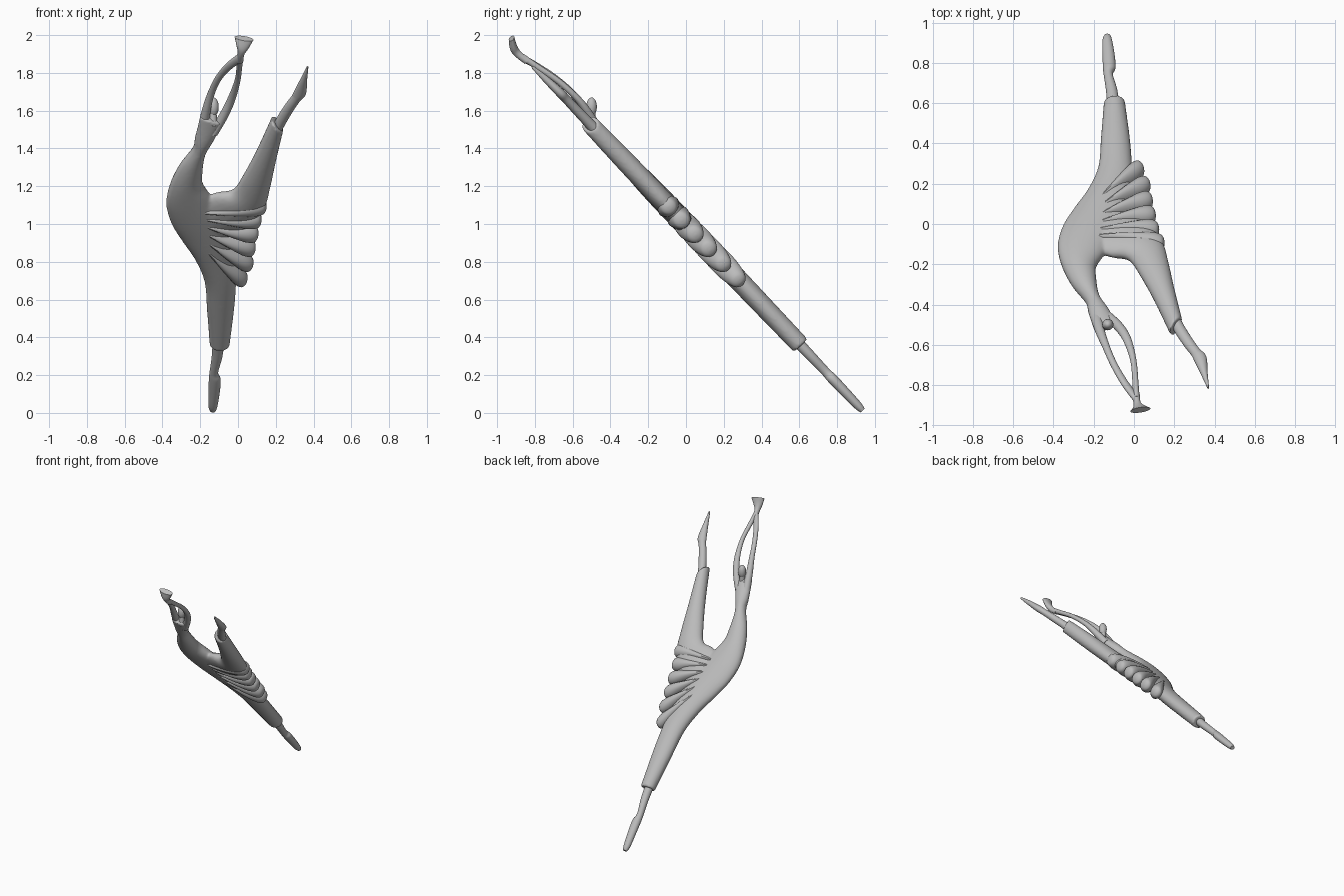
import bpy, bmesh, math
from mathutils import Vector

grey = bpy.data.materials.new("plain grey")
grey.diffuse_color = (0.5, 0.5, 0.5, 1)

NORMAL = Vector((0, 0.724, 0.69))    # the whole figure leans in one tilted plane


def place(x, z, n=0.0):
    """Front-view position to space; n lifts it off the tilted plane."""
    return Vector((x, -0.952 * (z - 1) - 0.005 + 1.38 * n, z))


def spline(rows, steps):
    """Catmull-Rom smoothing of section rows."""
    out = []
    for i in range(len(rows) - 1):
        a, b, c, d = (rows[max(i - 1, 0)], rows[i], rows[i + 1], rows[min(i + 2, len(rows) - 1)])
        for s in range(steps):
            t = s / steps
            out.append([0.5 * (2 * q + (r - p) * t + (2 * p - 5 * q + 4 * r - w) * t * t
                               + (3 * q - p - 3 * r + w) * t ** 3)
                        for p, q, r, w in zip(a, b, c, d)])
    return out + [list(rows[-1])]


def loft(bm, rows, sides=24, steps=5):
    """Rows: left x, left z, right x, right z, half thickness, lift."""
    rings = []
    for lx, lz, rx, rz, th, n in spline(rows, steps):
        l, r = place(lx, lz, n), place(rx, rz, n)
        mid, half = (l + r) / 2, (r - l) / 2
        rings.append([bm.verts.new(mid + half * math.cos(a) + NORMAL * th * math.sin(a))
                      for a in (2 * math.pi * k / sides for k in range(sides))])
    for a, b in zip(rings, rings[1:]):
        for k in range(sides):
            j = (k + 1) % sides
            bm.faces.new((a[k], a[j], b[j], b[k]))
    bm.faces.new(rings[0][::-1])
    bm.faces.new(rings[-1])


def finish(name, bm, angle=40):
    bmesh.ops.recalc_face_normals(bm, faces=bm.faces)
    me = bpy.data.meshes.new(name)
    bm.to_mesh(me)
    bm.free()
    me.materials.append(grey)
    ob = bpy.data.objects.new(name, me)
    bpy.context.collection.objects.link(ob)
    bpy.ops.object.select_all(action='DESELECT')
    ob.select_set(True)
    bpy.context.view_layer.objects.active = ob
    bpy.ops.object.shade_smooth_by_angle(angle=math.radians(angle))
    return ob


def part(name, rows):
    bm = bmesh.new()
    loft(bm, rows)
    return finish(name, bm)


# Torso with lower leg sleeve, and raised leg, fused into one body
bm = bmesh.new()
loft(bm, [
    (-.15, .36, -.045, .355, .05, 0), (-.165, .55, -.02, .55, .053, 0),
    (-.178, .70, -.01, .68, .055, 0), (-.23, .82, -.01, .77, .056, 0),
    (-.30, .92, -.03, .90, .058, 0), (-.355, 1.01, -.08, 1.03, .06, 0),
    (-.38, 1.11, -.14, 1.14, .06, 0), (-.36, 1.21, -.185, 1.21, .058, 0),
    (-.31, 1.31, -.188, 1.27, .052, 0), (-.24, 1.40, -.172, 1.37, .042, 0),
    (-.228, 1.46, -.125, 1.45, .04, .005), (-.20, 1.57, -.08, 1.54, .025, .015)])
loft(bm, [
    (-.24, 1.12, -.12, .90, .05, 0), (-.12, 1.16, .05, .98, .055, 0),
    (-.03, 1.175, .14, 1.09, .055, 0), (.03, 1.26, .17, 1.19, .055, 0),
    (.10, 1.39, .20, 1.33, .053, 0), (.178, 1.56, .24, 1.50, .048, 0)])
body = finish("body", bm)
rm = body.modifiers.new("fuse", 'REMESH')
rm.mode = 'VOXEL'
rm.voxel_size = 0.009
rm.use_smooth_shade = True
sm = body.modifiers.new("soften", 'SMOOTH')
sm.factor = 0.5
sm.iterations = 4

# Skirt: a fan of rounded petals
bm = bmesh.new()
for tx, tz in [(.152, 1.095), (.125, 1.02), (.107, .94), (.09, .86), (.075, .775), (.04, .69)]:
    hx, hz = -.22, 1.02 + (tz - .9) * .35
    d = Vector((tx - hx, tz - hz))
    side = Vector((-d.y, d.x)).normalized()
    rows = []
    for t, w, th in [(0, .008, .045), (.3, .017, .06), (.6, .029, .064), (.82, .038, .058),
                     (.94, .034, .045), (.985, .02, .028), (1, .004, .006)]:
        c = Vector((hx, hz)) + d * t
        rows.append((*(c + side * w), *(c - side * w), th, 0))
    loft(bm, rows, 20, 4)
finish("skirt_petals", bm)

# Feet
part("lower_foot", [
    (-.135, .40, -.07, .40, .03, 0), (-.138, .31, -.082, .30, .027, 0),
    (-.15, .22, -.105, .215, .024, 0), (-.154, .185, -.092, .18, .027, 0),
    (-.156, .12, -.095, .12, .026, 0), (-.157, .04, -.108, .04, .022, 0),
    (-.148, .012, -.117, .012, .014, 0)])
part("raised_foot", [
    (.18, 1.51, .225, 1.48, .03, 0), (.205, 1.56, .25, 1.53, .027, 0),
    (.25, 1.63, .295, 1.605, .025, 0), (.284, 1.675, .33, 1.655, .023, 0),
    (.294, 1.695, .36, 1.69, .024, 0), (.33, 1.765, .366, 1.765, .018, -.005),
    (.364, 1.832, .373, 1.832, .007, -.012)])

# Arms arching over the head to joined hands
part("left_arm", [
    (-.22, 1.48, -.16, 1.47, .028, .005), (-.192, 1.60, -.147, 1.585, .024, .03),
    (-.158, 1.70, -.125, 1.685, .018, .045), (-.115, 1.785, -.088, 1.765, .016, .035),
    (-.06, 1.85, -.038, 1.82, .016, .01), (.0, 1.897, .01, 1.855, .017, -.015)])
part("right_arm", [
    (-.155, 1.49, -.105, 1.48, .028, .005), (-.098, 1.58, -.055, 1.565, .024, .03),
    (-.053, 1.67, -.015, 1.655, .018, .045), (-.018, 1.76, .012, 1.755, .016, .035),
    (-.008, 1.83, .022, 1.83, .016, .008), (-.005, 1.885, .028, 1.885, .018, -.015)])
part("joined_hands", [
    (-.012, 1.86, .028, 1.86, .018, -.012), (-.002, 1.905, .034, 1.90, .02, -.02),
    (-.008, 1.945, .055, 1.93, .022, -.012), (-.018, 1.99, .082, 1.975, .018, .012)])

# Head and neck
bm = bmesh.new()
bmesh.ops.create_uvsphere(bm, u_segments=24, v_segments=16, radius=1)
bmesh.ops.scale(bm, vec=(.028, .028, .05), verts=bm.verts)
bmesh.ops.translate(bm, vec=(-.13, -.5, 1.62), verts=bm.verts)
finish("head", bm)
bm = bmesh.new()
bmesh.ops.create_cone(bm, cap_ends=True, segments=16, radius1=.022, radius2=.018, depth=.09)
bmesh.ops.translate(bm, vec=(-.132, -.498, 1.565), verts=bm.verts)
finish("neck", bm)
